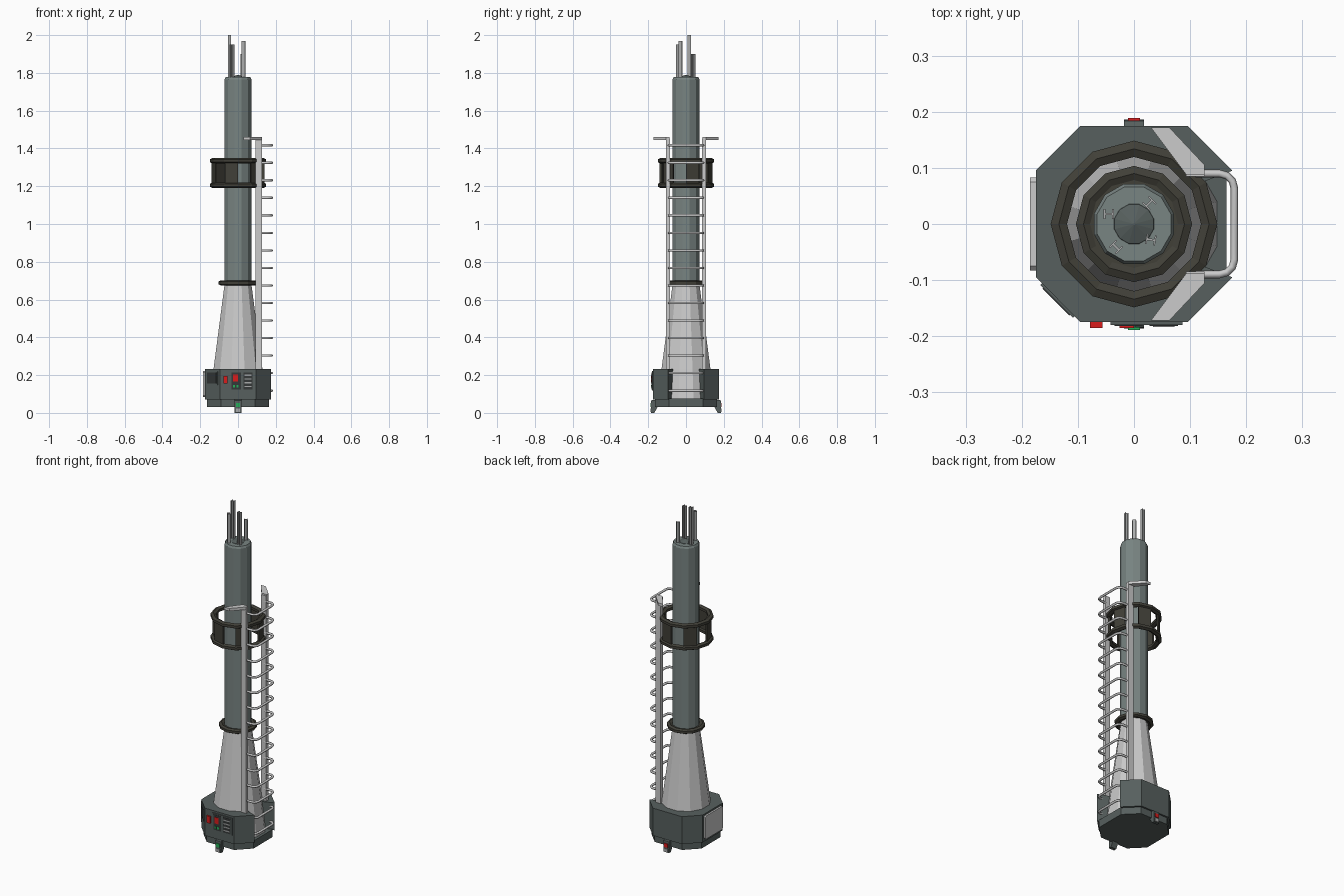
import bpy, bmesh, math
from mathutils import Matrix, Vector

if "Cube" in bpy.data.objects:
    bpy.data.objects.remove(bpy.data.objects["Cube"])


def material(name, rgb):
    m = bpy.data.materials.new(name)
    m.diffuse_color = (*rgb, 1)
    m.use_nodes = True
    m.node_tree.nodes["Principled BSDF"].inputs["Base Color"].default_value = m.diffuse_color
    return m


SLATE = material("dark slate", (.095, .117, .113))
TUBE = material("grey green", (.19, .232, .225))
PALE = material("pale grey", (.60, .60, .60))
OLIVE = material("dark olive", (.052, .050, .039))
STEEL = material("steel grey", (.40, .41, .41))
BLACK = material("panel black", (.035, .04, .04))
RED = material("signal red", (.70, .012, .012))
GREEN = material("signal green", (.02, .42, .10))


def link(name, mesh, mat, matrix=None):
    ob = bpy.data.objects.new(name, mesh)
    bpy.context.collection.objects.link(ob)
    if not mesh.materials:
        mesh.materials.append(mat)
    if matrix is not None:
        ob.matrix_world = matrix
    return ob


def loft(name, loops, mat, matrix=None, capped=True, closed=False):
    """Skin equal-length loops of points into one solid."""
    bm = bmesh.new()
    rows = [[bm.verts.new(p) for p in loop] for loop in loops]
    pairs = list(zip(rows, rows[1:])) + ([(rows[-1], rows[0])] if closed else [])
    for a, b in pairs:
        for i in range(len(a)):
            j = (i + 1) % len(a)
            bm.faces.new((a[i], a[j], b[j], b[i]))
    if capped and not closed:
        bm.faces.new(rows[0][::-1])
        bm.faces.new(rows[-1])
    bmesh.ops.recalc_face_normals(bm, faces=bm.faces)
    mesh = bpy.data.meshes.new(name)
    bm.to_mesh(mesh)
    bm.free()
    return link(name, mesh, mat, matrix)


def prism(name, pts, z0, z1, mat, matrix=None):
    return loft(name, [[(x, y, z) for x, y in pts] for z in (z0, z1)], mat, matrix)


def box(name, lo, hi, mat, matrix=None):
    pts = [(lo[0], lo[1]), (hi[0], lo[1]), (hi[0], hi[1]), (lo[0], hi[1])]
    return prism(name, pts, lo[2], hi[2], mat, matrix)


def ngon(r, z, n=12, phase=15):
    return [(r * math.cos(math.radians(phase) + math.tau * i / n),
             r * math.sin(math.radians(phase) + math.tau * i / n), z) for i in range(n)]


def ring(name, major, minor, z, mat):
    """Twelve-sided ring with a hexagonal section, corners on the axes."""
    loops = []
    for k in range(6):
        a = math.tau * (k + .5) / 6
        loops.append(ngon(major + minor * math.cos(a) * 1.12, z + minor * math.sin(a), phase=0))
    return loft(name, loops, mat, closed=True)


# Base: plinth and chamfered housing with a ladder recess on the right
def octagon(w, c):
    return [(w, -c), (w, c), (c, w), (-c, w), (-w, c), (-w, -c), (-c, -w), (c, -w)]


prism("base_plinth", octagon(.165, .090), .03, .075, SLATE)
housing = octagon(.175, .095)
prism("base_housing", [(.105, .068)] + housing[1:] + housing[:1] + [(.105, -.068)],
      .07, .233, SLATE)

# Mast: tapered skirt, tube and pleated cap
loft("mast_skirt", [ngon(.154, .07), ngon(.134, .233), ngon(.073, .685)], PALE)
loft("mast_tube", [ngon(.0735, .67), ngon(.0735, 1.765), ngon(.068, 1.777)], TUBE)
loft("mast_cap", [ngon(.038, 1.774), ngon(.036, 1.778), ngon(.002, 1.790)], SLATE)

# Collar and cage ring around the tube
ring("collar_ring", .090, .014, .688, OLIVE)
loft("collar_sleeve", [ngon(.085, .680, phase=0), ngon(.085, .696, phase=0)], OLIVE)
for z, n in ((1.205, "lower"), (1.335, "upper")):
    ring("cage_ring_" + n, .134, .015, z, OLIVE)
for i in range(6):
    a0, a1 = math.radians(60 * i), math.radians(60 * i + 30)
    pts = [(r * math.cos(a), r * math.sin(a))
           for r, a in ((.128, a0), (.139, a0), (.139, a1), (.128, a1))]
    prism("cage_panel", pts, 1.205, 1.335, OLIVE)

# Ladder rails with splayed hand grips
for s in (-1, 1):
    box("ladder_rail", (.093, min(s * .085, s * .105), .08),
        (.126, max(s * .085, s * .105), 1.452), PALE)
    grip = [(.093, s * .088), (.126, s * .088), (.126, s * .105),
            (.063, s * .172), (.030, s * .172)]
    prism("ladder_grip", grip, 1.444, 1.460, PALE)

# Ladder rungs: one rounded U tube, repeated
curve = bpy.data.curves.new("rung_path", 'CURVE')
curve.dimensions = '3D'
curve.bevel_depth = .0068
curve.bevel_resolution = 1
path = [(.11, .09), (.152, .09)]
path += [(.152 + .027 * math.sin(a), .063 + .027 * math.cos(a))
         for a in (math.pi / 6, math.pi / 3, math.pi / 2)]
path += [(x, -y) for x, y in reversed(path)]
spline = curve.splines.new('POLY')
spline.points.add(len(path) - 1)
for p, (x, y) in zip(spline.points, path):
    p.co = (x, y, 0, 1)
temp = bpy.data.objects.new("rung_path", curve)
bpy.context.collection.objects.link(temp)
bpy.context.view_layer.update()
rung = bpy.data.meshes.new_from_object(temp.evaluated_get(bpy.context.evaluated_depsgraph_get()))
bpy.data.objects.remove(temp)
rung.materials.clear()
for i in range(15):
    link("ladder_rung", rung, PALE, Matrix.Translation((0, 0, 1.417 - i * .0928)))

# Antennas: slim I-beams
beam = [(-.009, -.009), (.009, -.009), (.009, -.006), (.002, -.006), (.002, .006), (.009, .006),
        (.009, .009), (-.009, .009), (-.009, .006), (-.002, .006), (-.002, -.006), (-.009, -.006)]
for x, y, top, ang in ((-.045, .018, 2.0, 90), (-.032, -.041, 1.95, 45),
                       (.030, -.028, 1.97, 80), (.027, .037, 1.90, -45)):
    prism("antenna", beam, 1.76, top, STEEL,
          Matrix.Translation((x, y, 0)) @ Matrix.Rotation(math.radians(ang), 4, 'Z'))

# Feet with signal lamps: green in front, red behind
foot = [(.14, .058), (.172, .070), (.184, .066), (.186, 0), (.168, 0), (.150, .032)]
for s, mat, n in ((-1, GREEN, "front"), (1, RED, "back")):
    loft(n + "_foot", [[(x, s * y, z) for y, z in foot] for x in (-.018, .018)], SLATE)
    ys = sorted((s * .183, s * .189))
    box(n + "_foot_lamp", (-.011, ys[0], .030), (.011, ys[1], .052), mat)
    box(n + "_foot_pad", (-.011, ys[0], .004), (.011, ys[1], .022), STEEL)

# Left access plate with clipped corners
plate = [(-.083, .093), (-.075, .085), (.075, .085), (.083, .093),
         (.083, .215), (.075, .223), (-.075, .223), (-.083, .215)]
loft("left_access_plate", [[(x, y, z) for y, z in plate] for x in (-.174, -.185)], PALE)

# Front control panel, switches and vents
box("control_panel", (-.042, -.180, .118), (.086, -.174, .222), SLATE)
box("switch_plate", (-.035, -.182, .125), (.015, -.179, .215), BLACK)
box("panel_switch", (-.026, -.185, .165), (.000, -.181, .202), RED)
for x in (-.026, -.008):
    box("panel_lamp", (x, -.184, .134), (x + .011, -.181, .148), GREEN)
box("vent_plate", (.028, -.182, .125), (.078, -.179, .215), BLACK)
for i in range(4):
    z = .136 + i * .02
    box("vent_slat", (.034, -.184, z), (.072, -.181, z + .007), STEEL)
box("red_button", (-.078, -.185, .155), (-.056, -.174, .196), RED)

# Dark grille on the front left chamfer
turn = Matrix.Rotation(math.radians(-45), 4, 'Z')
box("chamfer_grille_frame", (-.041, -.195, .148), (.041, -.189, .220), SLATE, turn)
box("chamfer_grille", (-.034, -.197, .155), (.034, -.194, .213), BLACK, turn)
